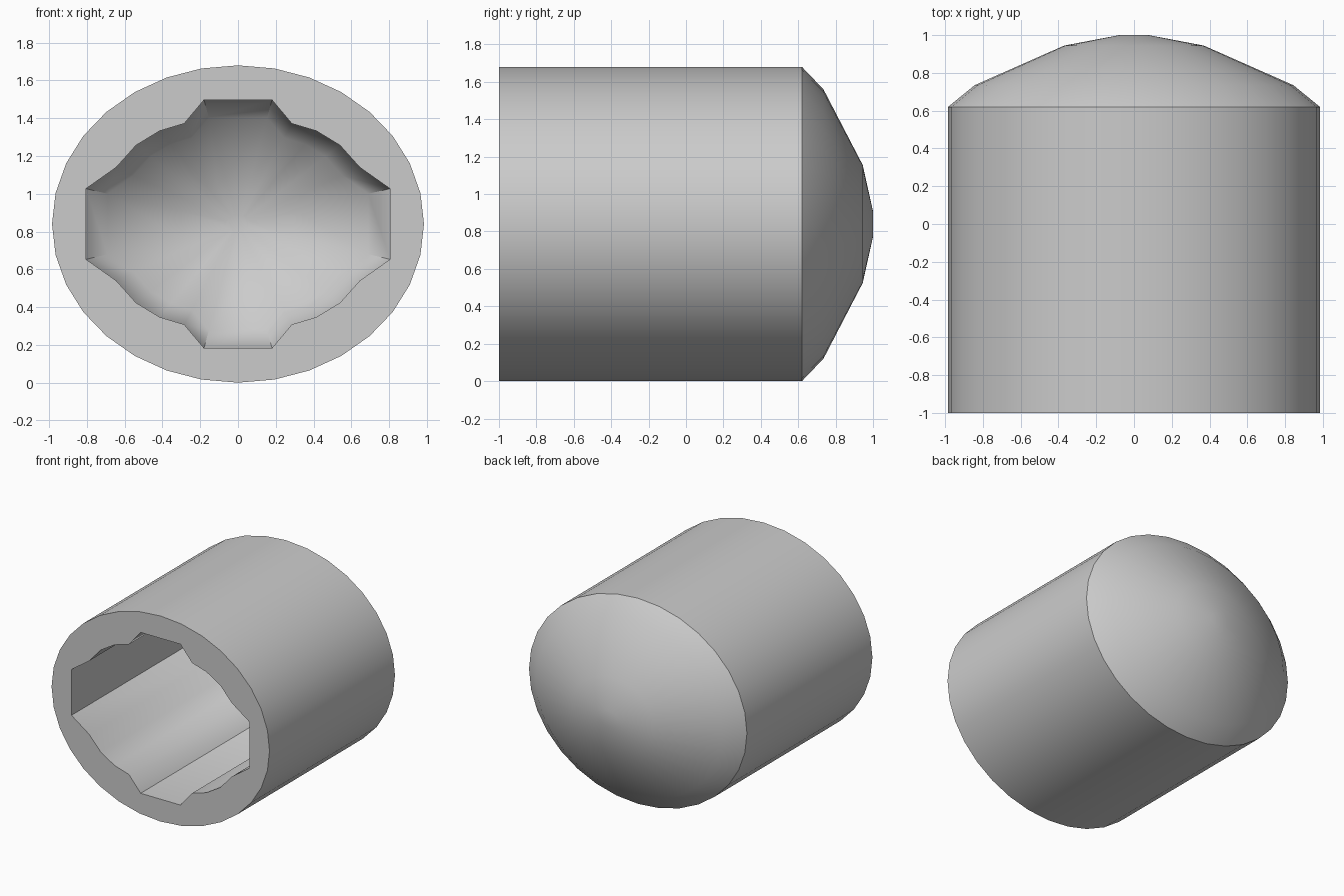
import bpy, bmesh, math

if "Cube" in bpy.data.objects:
    bpy.data.objects.remove(bpy.data.objects["Cube"])

CZ = 0.84            # height of the long axis
SIDES = 32

# Outer oval outline
outer = [(0.985 * math.cos(2 * math.pi * i / SIDES),
          0.84 * math.sin(2 * math.pi * i / SIDES)) for i in range(SIDES)]

# Notched bore outline: one quarter, mirrored to four
quarter = [(0.805, 0.187), (0.645, 0.300), (0.54, 0.417),
           (0.415, 0.493), (0.285, 0.532), (0.18, 0.657)]
half = quarter + [(-x, z) for x, z in reversed(quarter)]
bore = half + [(-x, -z) for x, z in half]

bm = bmesh.new()


def ring(outline, scale, y):
    return [bm.verts.new((x * scale, y, CZ + z * scale)) for x, z in outline]


def skin(outline, stations):
    """Loft an outline through (scale, y) stations and cap the far end."""
    rings = [ring(outline, s, y) for s, y in stations]
    for a, b in zip(rings, rings[1:]):
        for i in range(len(a)):
            j = (i + 1) % len(a)
            bm.faces.new((a[i], a[j], b[j], b[i]))
    bm.faces.new(rings[-1])
    return rings[0]


# Domed outer shell and blind bore with a domed end
rim_out = skin(outer, [(1, -1), (1, 0.62), (0.857, 0.735), (0.375, 0.945), (0.08, 1.0)])
rim_in = skin(bore, [(1, -1), (1, 0.48), (0.857, 0.61), (0.375, 0.79), (0.08, 0.83)])

# Flat front rim between the two outlines
edges = [bm.edges.get((r[i], r[(i + 1) % len(r)])) for r in (rim_out, rim_in) for i in range(len(r))]
bmesh.ops.triangle_fill(bm, edges=edges, use_beauty=True, normal=(0, -1, 0))
bmesh.ops.recalc_face_normals(bm, faces=bm.faces)

mesh = bpy.data.meshes.new("domed_sleeve")
bm.to_mesh(mesh)
bm.free()
obj = bpy.data.objects.new("domed_sleeve", mesh)
bpy.context.collection.objects.link(obj)
bpy.context.view_layer.objects.active = obj
obj.select_set(True)
bpy.ops.object.shade_smooth_by_angle(angle=math.radians(40))
